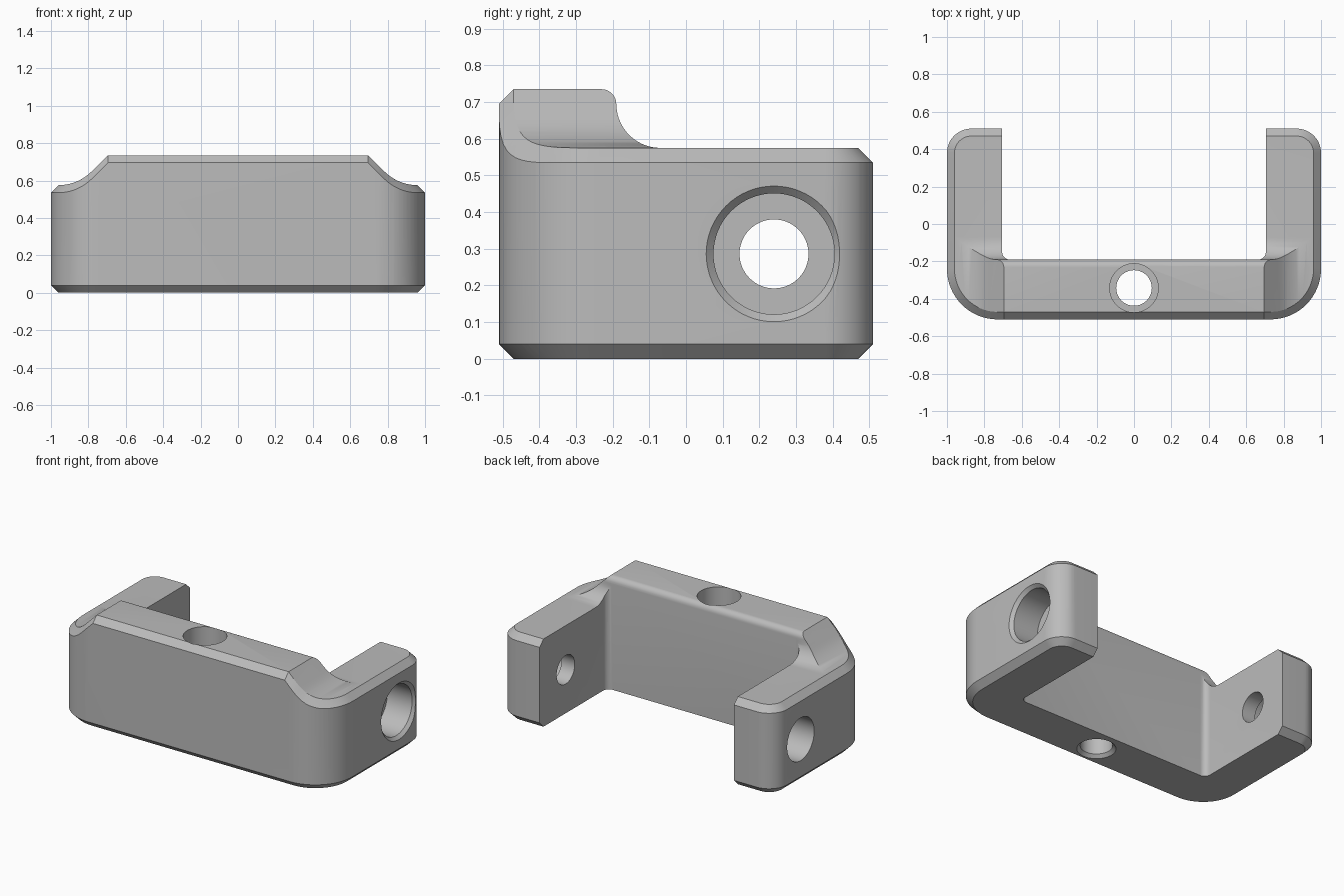
import bpy, bmesh
from math import sin, cos, sqrt, pi, hypot
from mathutils import Matrix, Vector

if "Cube" in bpy.data.objects:
    bpy.data.objects.remove(bpy.data.objects["Cube"])

HX, HY = 1.0, 0.51            # half sizes of the plan
R_FRONT, R_BACK = 0.27, 0.13  # outer corner radii
IN_X, WALL_Y, R_IN = 0.705, -0.19, 0.04
TOP, ARM = 0.735, 0.575       # heights of bridge and arms
CH = 0.04                     # chamfer
FIL, COVE, SWEEP = 0.04, 0.12, 0.25
X0, X1, X2 = 0.696, 0.783, 0.96

grey = bpy.data.materials.new("grey")
grey.use_nodes = True
colour = (0.5, 0.5, 0.5, 1)
grey.diffuse_color = colour
grey.node_tree.nodes["Principled BSDF"].inputs["Base Color"].default_value = colour


def arc(cx, cy, r, start, end, n):
    return [(cx + r * cos(start + (end - start) * i / n),
             cy + r * sin(start + (end - start) * i / n)) for i in range(n + 1)]


def height_across(x):
    """Shoulder: flat, 45 degree slope, then a sweep onto the arm."""
    x = abs(x)
    if x < X0:
        return TOP
    if x < X1:
        return TOP - (x - X0)
    return ARM + SWEEP - sqrt(SWEEP ** 2 - max(X2 - x, 0) ** 2)


def shoulder_x(z):
    if z > height_across(X1):
        return X0 + TOP - z
    return X2 - sqrt(max(SWEEP ** 2 - (ARM + SWEEP - z) ** 2, 0))


def height_along(y):
    """Rounded bridge edge, then a cove onto the arm."""
    if y < WALL_Y - FIL:
        return TOP
    if y < WALL_Y - 1e-5:
        return TOP - FIL + sqrt(max(FIL ** 2 - (y - WALL_Y + FIL) ** 2, 0))
    far = min(max(WALL_Y + COVE - y, 0), COVE)
    return ARM + COVE - sqrt(max(COVE ** 2 - far ** 2, 0))


def edge_drop(x, y):
    """Chamfer depth from the distance to the outer outline."""
    r = R_FRONT if y < 0 else R_BACK
    qx, qy = abs(x) - HX + r, abs(y) - HY + r
    d = r - hypot(max(qx, 0), max(qy, 0)) - min(max(qx, qy), 0)
    return min(max(CH - d, 0), CH)


def outer_path(inset):
    b, f = R_BACK, R_FRONT
    half = [(IN_X, HY - inset)]
    half += arc(HX - b, HY - b, b - inset, pi / 2, 0, 12)
    half += arc(HX - f, f - HY, f - inset, 0, -pi / 2, 16)
    return half + [(-x, y) for x, y in reversed(half)]


def build_body():
    bm = bmesh.new()
    rim = [bm.verts.new((x, y, 0)) for x, y in outer_path(0)]
    ring = [bm.verts.new((x, y, 0)) for x, y in outer_path(CH)]
    for i in range(len(rim) - 1):
        bm.faces.new((rim[i], rim[i + 1], ring[i + 1], ring[i]))
    inner = arc(IN_X - R_IN, WALL_Y + R_IN, R_IN, -pi / 2, 0, 8)
    inner = [(-x, y) for x, y in reversed(inner)] + inner
    bm.faces.new(ring + [bm.verts.new((x, y, 0)) for x, y in inner])

    # Slice the plan where the top surface bends
    bends = arc(WALL_Y - FIL, TOP - FIL, FIL, pi / 2, 0, 7)
    bends += arc(WALL_Y + COVE, ARM + COVE, COVE, pi, 1.5 * pi, 14)[1:]
    cuts = [(s * shoulder_x(z), 0) for y, z in bends for s in (1, -1)]
    cuts += [(0, y) for y, z in bends]
    for x, y in cuts:
        bmesh.ops.bisect_plane(bm, geom=bm.verts[:] + bm.edges[:] + bm.faces[:],
                               plane_co=(x, y, 0), dist=1e-4,
                               plane_no=(1, 0, 0) if x else (0, 1, 0))

    # Extrude and shape top and bottom
    res = bmesh.ops.extrude_face_region(bm, geom=bm.faces[:])["geom"]
    upper = {g for g in res if isinstance(g, bmesh.types.BMVert)}
    tops = [g for g in res if isinstance(g, bmesh.types.BMFace)]
    for v in bm.verts:
        x, y, _ = v.co
        drop = edge_drop(x, y)
        v.co.z = min(height_across(x), height_along(y)) - drop if v in upper else drop

    # Crease runs diagonally where cove meets shoulder
    for f in tops:
        c = f.calc_center_median()
        if len(f.verts) == 4 and abs(c.x) > X0 and WALL_Y - FIL < c.y < WALL_Y + COVE:
            order = sorted(f.verts, key=lambda v: abs(v.co.x) + v.co.y)
            if not any(order[3] in e.verts for e in order[0].link_edges):
                bmesh.utils.face_split(f, order[0], order[3])
    bmesh.ops.recalc_face_normals(bm, faces=bm.faces[:])
    bmesh.ops.dissolve_limit(bm, angle_limit=0.001, verts=bm.verts[:], edges=bm.edges[:])
    return finish(bm, "bracket_body")


def finish(bm, name):
    mesh = bpy.data.meshes.new(name)
    bm.to_mesh(mesh)
    bm.free()
    mesh.materials.append(grey)
    ob = bpy.data.objects.new(name, mesh)
    bpy.context.collection.objects.link(ob)
    return ob


def drill(body, name, origin, axis, profile):
    """Cut a stepped round hole; profile is (radius, depth) along the axis."""
    bm = bmesh.new()
    n = 64
    rot = Vector((0, 0, 1)).rotation_difference(Vector(axis)).to_matrix().to_4x4()
    rings = [[bm.verts.new((r * cos(2 * pi * i / n), r * sin(2 * pi * i / n), d))
              for i in range(n)] for r, d in profile]
    for a, b in zip(rings, rings[1:]):
        for i in range(n):
            j = (i + 1) % n
            bm.faces.new((a[i], a[j], b[j], b[i]))
    bm.faces.new(rings[0])
    bm.faces.new(rings[-1])
    bmesh.ops.recalc_face_normals(bm, faces=bm.faces[:])
    bm.transform(Matrix.Translation(origin) @ rot)
    cutter = finish(bm, name)
    cutter.hide_render = True
    mod = body.modifiers.new(name, "BOOLEAN")
    mod.operation, mod.solver, mod.object = "DIFFERENCE", "EXACT", cutter
    bpy.ops.object.modifier_apply(modifier=mod.name)
    bpy.data.objects.remove(cutter)


body = build_body()
bpy.context.view_layer.objects.active = body
body.select_set(True)

# Side holes, each wide outside and narrow inside
drill(body, "side_hole_a", (HX, 0.24, 0.286), (-1, 0, 0),
      [(0.205, -0.02), (0.165, 0.02), (0.165, 0.2), (0.094, 0.2), (0.094, 0.4)])
drill(body, "side_hole_b", (-HX, 0.24, 0.286), (1, 0, 0),
      [(0.14, -0.02), (0.14, 0.2), (0.094, 0.2), (0.094, 0.4)])
# Vertical hole through the bridge
drill(body, "bridge_hole", (0, -0.342, TOP), (0, 0, -1),
      [(0.13, -0.02), (0.13, 0.3), (0.095, 0.3), (0.095, TOP - 0.02), (0.135, TOP + 0.02)])

bpy.ops.object.shade_smooth_by_angle(angle=0.5)
